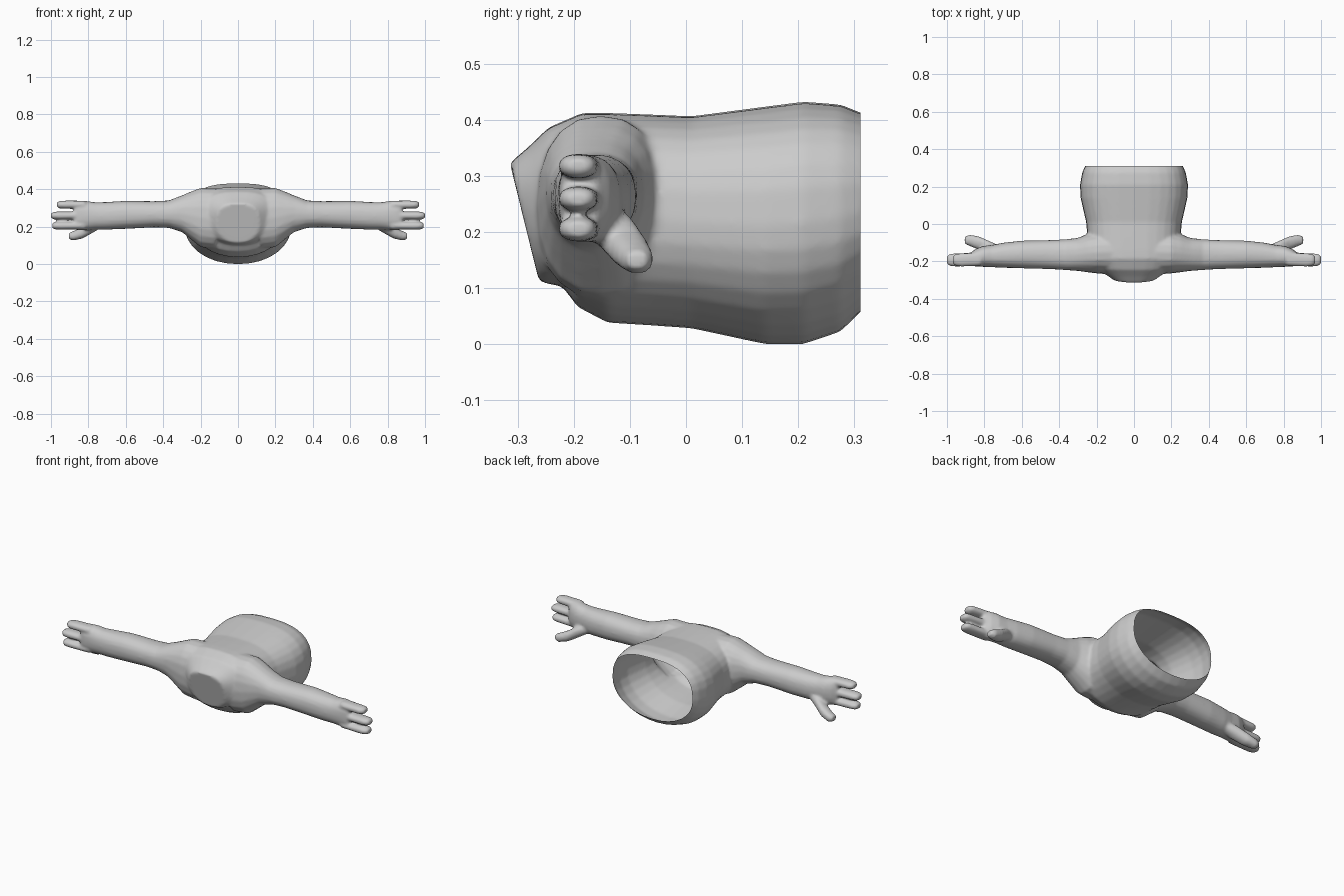
import bpy, bmesh, math

if "Cube" in bpy.data.objects:
    bpy.data.objects.remove(bpy.data.objects["Cube"])

grey = bpy.data.materials.new("plain grey")
grey.diffuse_color = (0.6, 0.6, 0.6, 1)
grey.use_nodes = True
grey.node_tree.nodes["Principled BSDF"].inputs["Base Color"].default_value = grey.diffuse_color

bm = bmesh.new()


def power(v, n):
    return math.copysign(abs(v) ** (2 / n), v)


def loft(rings):
    """Skin a closed solid through a list of point rings."""
    loops = [[bm.verts.new(p) for p in ring] for ring in rings]
    n = len(loops[0])
    for a, b in zip(loops, loops[1:]):
        for i in range(n):
            j = (i + 1) % n
            bm.faces.new((a[i], a[j], b[j], b[i]))
    bm.faces.new(loops[0])
    bm.faces.new(loops[-1])


def torso_ring(y_top, z_top, y_bot, z_bot, w, n=32):
    """Ring across y: boxier at the top, round at the bottom, may lean."""
    pts = []
    for i in range(n):
        a = 2 * math.pi * i / n
        e = 2.7 if math.sin(a) > 0 else 2.1
        x, t = w * power(math.cos(a), e), (power(math.sin(a), e) + 1) / 2
        pts.append((x, y_bot + (y_top - y_bot) * t, z_bot + (z_top - z_bot) * t))
    return pts


def limb_ring(side, x, y0, y1, z0, z1, n=20):
    """Ring across x that fills the given y and z ranges."""
    pts = []
    for i in range(n):
        a = 2 * math.pi * i / n
        c, s = power(math.cos(a), 2.3), power(math.sin(a), 2.3)
        pts.append((side * x, (y0 + y1) / 2 + (y1 - y0) / 2 * c,
                    (z0 + z1) / 2 + (z1 - z0) / 2 * s))
    return pts


# Torso, from waist to neck end
loft([torso_ring(*r) for r in [
    (.35, .395, .35, .095, .235), (.31, .413, .31, .056, .262),
    (.275, .427, .275, .022, .277), (.21, .432, .21, .0, .289),
    (.14, .423, .14, .0, .286), (.01, .406, .01, .028, .256),
    (-.06, .409, -.06, .033, .25), (-.14, .412, -.14, .038, .25),
    (-.185, .412, -.193, .066, .24), (-.245, .386, -.22, .102, .2),
    (-.28, .352, -.25, .108, .155), (-.314, .323, -.262, .112, .115)]])

# Limb profiles: x, y range, z range
arm = [(.12, -.27, -.03, .08, .405), (.2, -.264, -.04, .09, .407),
       (.25, -.258, -.053, .13, .388), (.3, -.251, -.074, .171, .367),
       (.37, -.246, -.082, .193, .34), (.45, -.241, -.086, .196, .336),
       (.6, -.237, -.089, .188, .338), (.7, -.234, -.1, .184, .332),
       (.76, -.231, -.112, .185, .33), (.81, -.229, -.118, .181, .337),
       (.85, -.227, -.135, .18, .339), (.875, -.222, -.155, .188, .332)]
thumb = [(.72, -.17, -.115, .2, .25), (.78, -.165, -.088, .165, .235),
         (.83, -.138, -.066, .137, .2), (.88, -.117, -.057, .125, .176),
         (.905, -.107, -.067, .133, .166)]


def finger(z, tip):
    return [(.82, -.224, -.15, z - .022, z + .022),
            (tip - .04, -.228, -.157, z - .022, z + .022),
            (tip - .01, -.224, -.16, z - .02, z + .02),
            (tip + .003, -.213, -.17, z - .013, z + .013)]


# Arms with hands on both sides
for side in (-1, 1):
    for part in (arm, thumb, finger(.317, .965), finger(.259, .997), finger(.205, .99)):
        loft([limb_ring(side, *r) for r in part])

bmesh.ops.recalc_face_normals(bm, faces=bm.faces)
mesh = bpy.data.meshes.new("upper_body")
bm.to_mesh(mesh)
bm.free()
body = bpy.data.objects.new("upper_body", mesh)
bpy.context.collection.objects.link(body)

# Fuse all parts into one skin and soften the joins
fuse = body.modifiers.new("fuse", 'REMESH')
fuse.mode = 'VOXEL'
fuse.voxel_size = 0.008
soft = body.modifiers.new("soften", 'SMOOTH')
soft.factor = 0.5
soft.iterations = 5
deps = bpy.context.evaluated_depsgraph_get()
skin = bpy.data.meshes.new_from_object(body.evaluated_get(deps))
body.modifiers.clear()
body.data = skin

# Cut the waist open
bm = bmesh.new()
bm.from_mesh(skin)
bmesh.ops.bisect_plane(bm, geom=bm.verts[:] + bm.edges[:] + bm.faces[:],
                       plane_co=(0, .311, 0), plane_no=(0, 1, 0), clear_outer=True)
for f in bm.faces:
    f.smooth = True
    f.material_index = 0
bm.to_mesh(skin)
bm.free()
skin.materials.clear()
skin.materials.append(grey)
skin.name = "upper_body"
